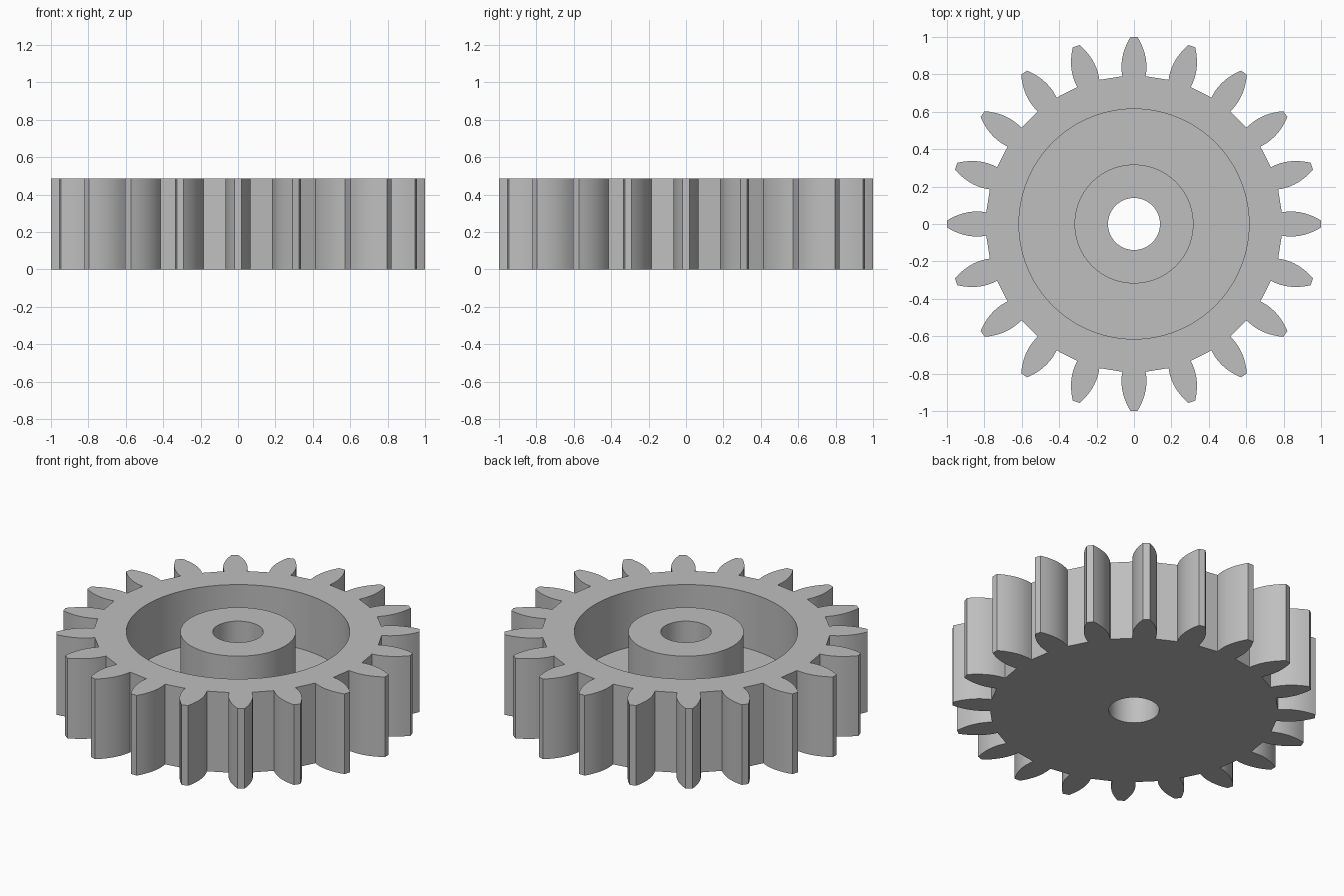
import bpy, bmesh, math
from mathutils import Matrix, Vector

TEETH, HEIGHT, FLOOR_Z = 20, 0.487, 0.146
ROOT, TIP = 0.79, 1.0
RECESS_R, HUB_R, BORE_R = 0.615, 0.318, 0.139
STEPS, SEGMENTS = 9, 96

if "Cube" in bpy.data.objects:
    bpy.data.objects.remove(bpy.data.objects["Cube"])

grey = bpy.data.materials.new("plain grey")
grey.use_nodes = True
grey.diffuse_color = (0.52, 0.52, 0.52, 1)
grey.node_tree.nodes["Principled BSDF"].inputs["Base Color"].default_value = grey.diffuse_color


def make_object(name, bm):
    bmesh.ops.recalc_face_normals(bm, faces=bm.faces)
    mesh = bpy.data.meshes.new(name)
    bm.to_mesh(mesh)
    bm.free()
    mesh.materials.append(grey)
    obj = bpy.data.objects.new(name, mesh)
    bpy.context.collection.objects.link(obj)
    return obj


def prism(name, outline, z0, z1):
    """Extrude a closed outline upwards."""
    bm = bmesh.new()
    face = bm.faces.new([bm.verts.new((p.x, p.y, z0)) for p in outline])
    up = bmesh.ops.extrude_face_region(bm, geom=[face], use_keep_orig=True)
    moved = [v for v in up["geom"] if isinstance(v, bmesh.types.BMVert)]
    bmesh.ops.translate(bm, verts=moved, vec=(0, 0, z1 - z0))
    return make_object(name, bm)


def circle(radius):
    step = math.tau / SEGMENTS
    return [Vector((radius * math.cos(i * step), radius * math.sin(i * step), 0))
            for i in range(SEGMENTS)]


def ring(name, inner, outer, z0, z1):
    """Solid ring with a rectangular section."""
    bm = bmesh.new()
    loops = [[bm.verts.new((p.x, p.y, z)) for p in circle(r)]
             for r, z in ((inner, z0), (outer, z0), (outer, z1), (inner, z1))]
    for a, b in zip(loops, loops[1:] + loops[:1]):
        for i in range(SEGMENTS):
            j = (i + 1) % SEGMENTS
            bm.faces.new((a[i], a[j], b[j], b[i]))
    return make_object(name, bm)


def cut(target, cutter):
    cutter.hide_render = True
    mod = target.modifiers.new("cut", "BOOLEAN")
    mod.operation, mod.solver, mod.object = "DIFFERENCE", "EXACT", cutter
    bpy.context.view_layer.objects.active = target
    bpy.ops.object.modifier_apply(modifier=mod.name)
    bpy.data.objects.remove(cutter)


# Tooth: bulging flanks that narrow to a small flat tip
radii = [ROOT + (TIP - ROOT) * i / STEPS for i in range(STEPS + 1)]
flank = [Vector((r, 0.067 - 1.88 * (r - 0.84) ** 2, 0)) for r in radii]
tooth = [Vector((p.x, -p.y, 0)) for p in flank] + flank[::-1]

# Toothed wheel
outline = [Matrix.Rotation(math.tau * i / TEETH, 3, "Z") @ p
           for i in range(TEETH) for p in tooth]
gear = prism("gear_wheel", outline, 0, HEIGHT)

# Recess around the hub, then the through bore
cut(gear, ring("recess_cutter", HUB_R, RECESS_R, FLOOR_Z, HEIGHT + 0.2))
cut(gear, prism("bore_cutter", circle(BORE_R), -0.2, HEIGHT + 0.2))

# Smooth curved walls, keep the rims crisp
bpy.ops.object.select_all(action="DESELECT")
gear.select_set(True)
bpy.context.view_layer.objects.active = gear
bpy.ops.object.shade_smooth_by_angle(angle=math.radians(30))
